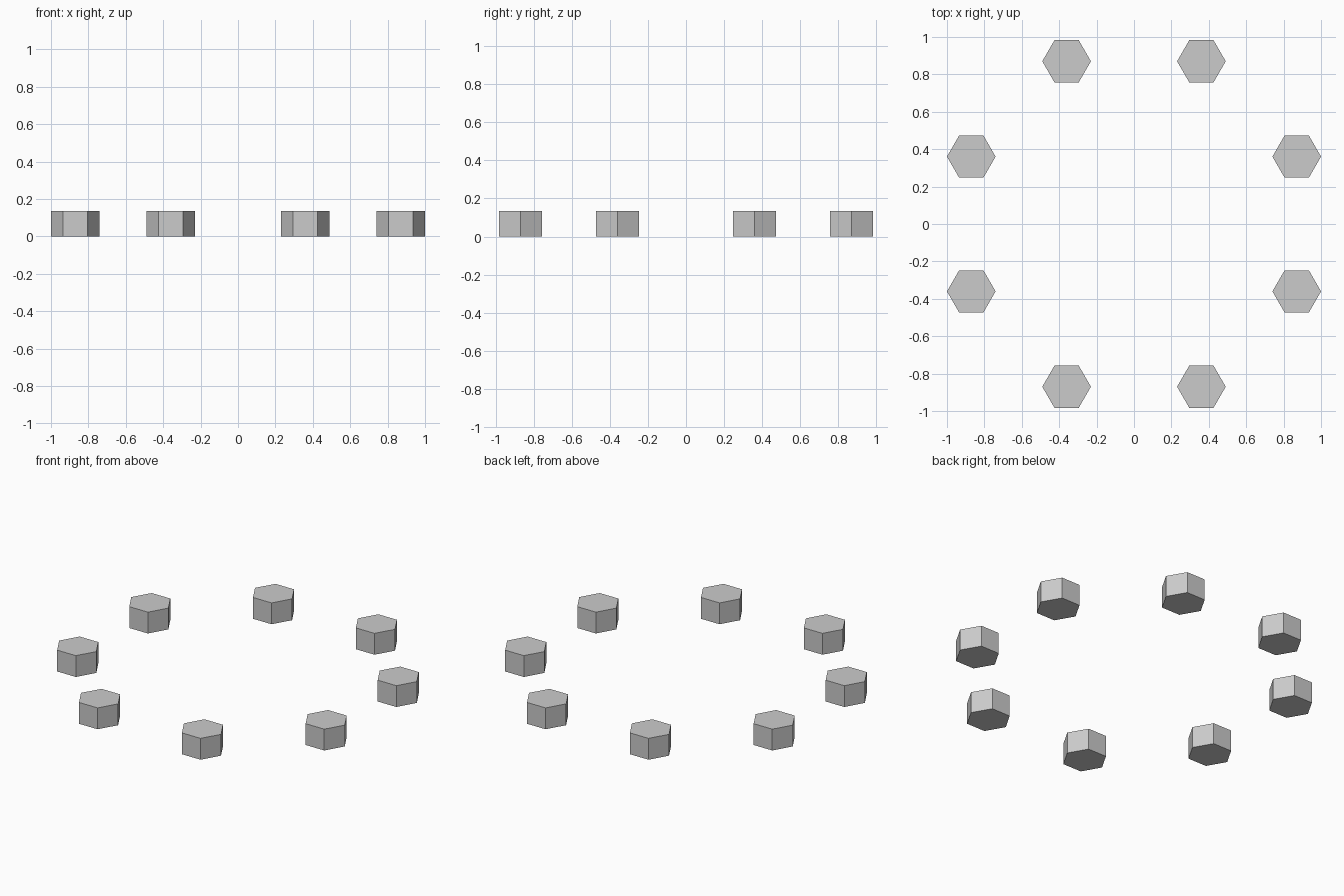
import bpy, bmesh, math

if "Cube" in bpy.data.objects:
    bpy.data.objects.remove(bpy.data.objects["Cube"])

RING = 0.87 / math.cos(math.pi / 8)   # radius of the ring of bolt heads
R, H = 0.13, 0.135                    # hexagon corner radius and height

# one hexagonal bolt head, corners pointing along x
bm = bmesh.new()
base = [bm.verts.new((R * math.cos(i * math.pi / 3), R * math.sin(i * math.pi / 3), 0)) for i in range(6)]
top = [bm.verts.new((v.co.x, v.co.y, H)) for v in base]
bm.faces.new(base[::-1])
bm.faces.new(top)
for i in range(6):
    j = (i + 1) % 6
    bm.faces.new((base[i], base[j], top[j], top[i]))
mesh = bpy.data.meshes.new("hex_bolt_head")
bm.to_mesh(mesh)
bm.free()

# ring of eight, all kept in the same orientation
for k in range(8):
    a = math.pi / 8 + k * math.pi / 4
    bolt = bpy.data.objects.new(f"hex_bolt_head_{k + 1}", mesh)
    bolt.location = (RING * math.cos(a), RING * math.sin(a), 0)
    bpy.context.collection.objects.link(bolt)
